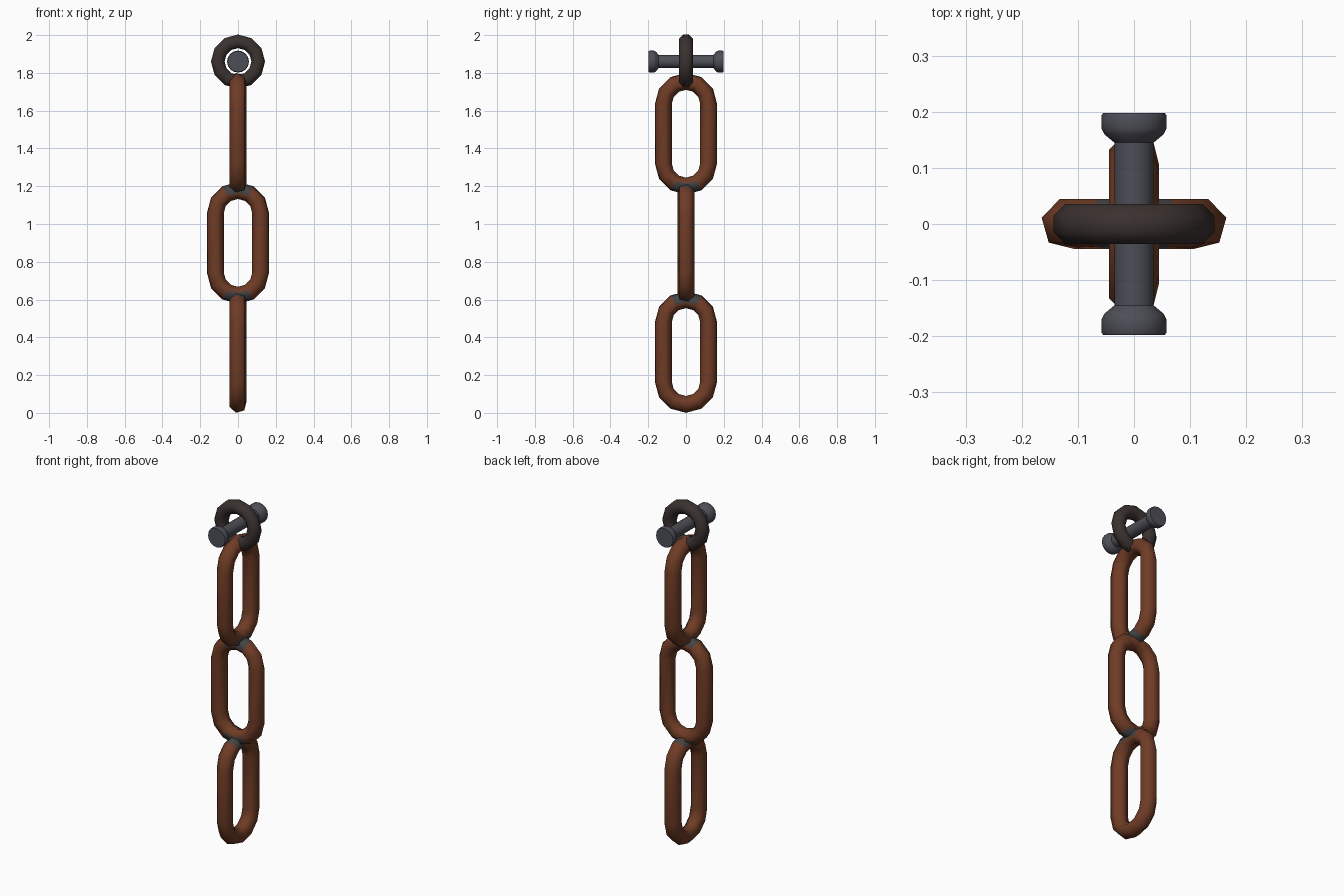
import bpy, bmesh, math
from mathutils import Vector

if "Cube" in bpy.data.objects:
    bpy.data.objects.remove(bpy.data.objects["Cube"])


def material(name, rgb):
    m = bpy.data.materials.new(name)
    m.diffuse_color = (*rgb, 1)
    m.use_nodes = True
    m.node_tree.nodes["Principled BSDF"].inputs["Base Color"].default_value = m.diffuse_color
    return m


rust = material("rust brown", (0.16, 0.045, 0.019))
dark = material("dark iron", (0.042, 0.031, 0.028))
steel = material("blue grey steel", (0.075, 0.077, 0.095))
worn = material("worn metal", (0.06, 0.057, 0.057))


def skin(name, rings, mats, closed, angle=60, rule=None):
    """Bridge a list of vertex rings; closed loop, or capped at both ends."""
    bm = bmesh.new()
    loops = [[bm.verts.new(p) for p in r] for r in rings]
    n, k = len(loops), len(loops[0])
    for i in range(n if closed else n - 1):
        a, b = loops[i], loops[(i + 1) % n]
        for j in range(k):
            bm.faces.new((a[j], a[(j + 1) % k], b[(j + 1) % k], b[j]))
    if not closed:
        bm.faces.new(loops[0])
        bm.faces.new(loops[-1])
    bmesh.ops.recalc_face_normals(bm, faces=bm.faces)
    for f in bm.faces:
        if rule and rule(f.calc_center_median()):
            f.material_index = 1
    me = bpy.data.meshes.new(name)
    bm.to_mesh(me)
    bm.free()
    for m in mats:
        me.materials.append(m)
    ob = bpy.data.objects.new(name, me)
    bpy.context.collection.objects.link(ob)
    bpy.ops.object.select_all(action='DESELECT')
    ob.select_set(True)
    bpy.context.view_layer.objects.active = ob
    bpy.ops.object.shade_smooth_by_angle(angle=math.radians(angle))
    return ob


def oval(name, zc, radius, straight, tube, sides, steps, phase, along_y, mats, rule=None):
    """Round tube swept along an upright oval (half straight length 'straight')."""
    rings = []
    for s in (0, 1):
        for i in range(steps + (1 if straight else 0)):
            a = math.pi * (s + i / steps)
            off = straight if s == 0 else -straight
            ring = []
            for j in range(sides):
                t = phase + 2 * math.pi * j / sides
                r = radius + tube * math.cos(t)
                u, d = r * math.cos(a), tube * math.sin(t)
                z = zc + off + r * math.sin(a)
                ring.append(Vector((-d, u, z)) if along_y else Vector((u, d, z)))
            rings.append(ring)
    return skin(name, rings, mats, True, 75, rule)


# Chain links, alternately turned; worn patches where they touch
joints = [Vector((0, 0, 1.19)), Vector((0, 0, 0.612))]
for name, zc, along_y in (("upper_link", 1.478, True),
                          ("middle_link", 0.90, False),
                          ("lower_link", 0.322, True)):
    oval(name, zc, 0.12, 0.157, 0.046, 6, 6, math.radians(14), along_y, (rust, worn),
         lambda c: any((c - p).length < 0.052 for p in joints))

# Hanging ring
oval("top_ring", 1.86, 0.107, 0, 0.039, 8, 6, math.radians(22.5), False, (dark,))

# Pin with flared heads, through the ring
half = [(0.198, 0.055), (0.193, 0.058), (0.17, 0.058), (0.16, 0.053), (0.145, 0.035)]
profile = [(-y, r) for y, r in half] + half[::-1]
skin("pin", [[Vector((r * math.cos(2 * math.pi * j / 16), y,
                      1.86 + r * math.sin(2 * math.pi * j / 16))) for j in range(16)]
             for y, r in profile], (steel,), False, 40)
